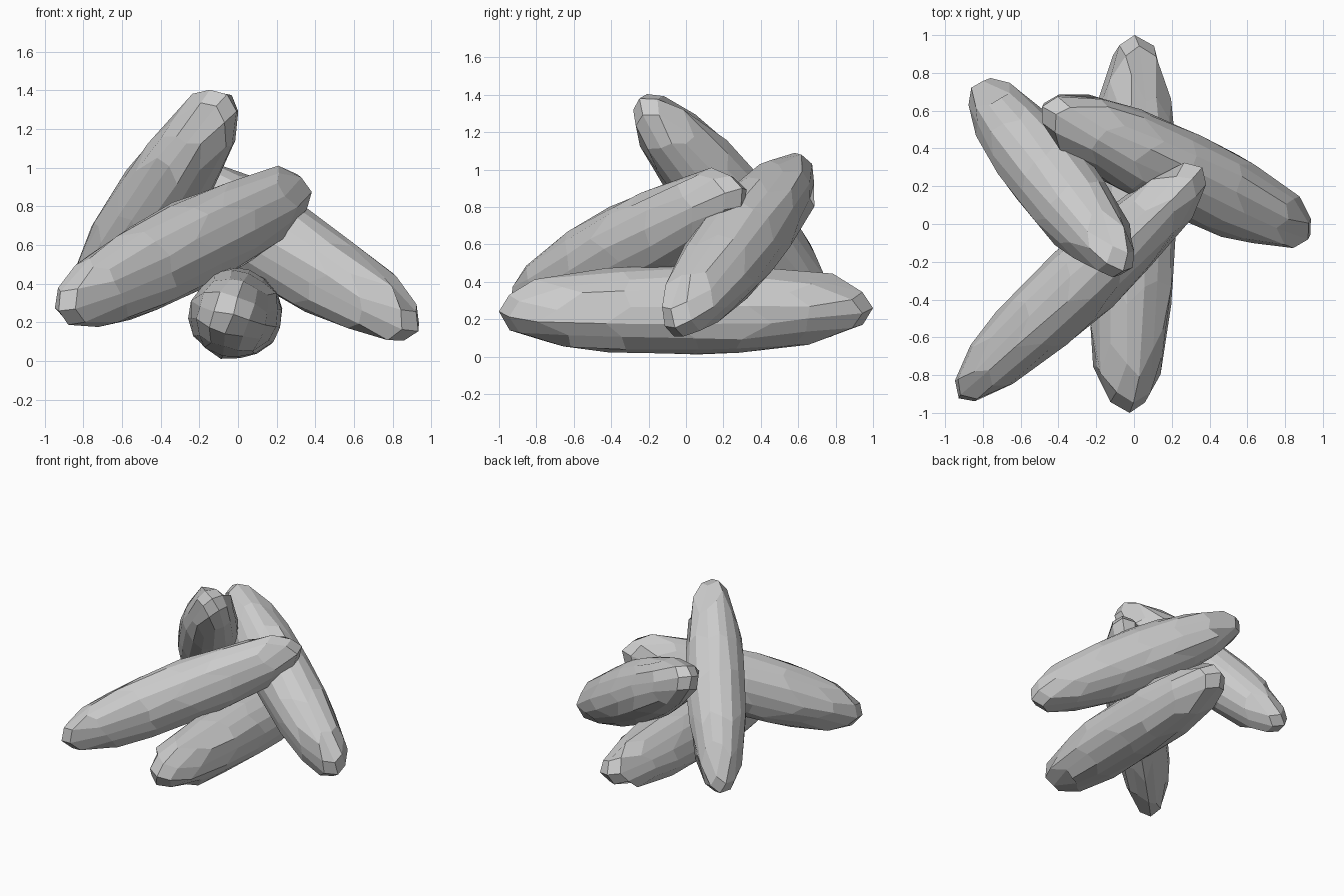
import bpy, bmesh, math, random
from mathutils import Vector

if "Cube" in bpy.data.objects:
    bpy.data.objects.remove(bpy.data.objects["Cube"])

random.seed(4)


def faceted_log(name, centre, half, width, height, roll):
    """Long blunt spindle: a 4x4 quad sphere stretched along the half-axis vector."""
    half = Vector(half)
    length = half.length
    bm = bmesh.new()
    bmesh.ops.create_cube(bm, size=2)
    bmesh.ops.subdivide_edges(bm, edges=bm.edges[:], cuts=3, use_grid_fill=True)
    turn_c, turn_s = math.cos(roll), math.sin(roll)
    for v in bm.verts:
        # even-angle sphere with slightly blunt ends
        p = Vector([math.tan(c * math.pi / 4) for c in v.co]).normalized()
        r = math.hypot(p.x, p.y)
        p /= (abs(p.z) ** 2.25 + r ** 2.25) ** (1 / 2.25)
        # hewn irregularity
        p += Vector([random.uniform(-0.04, 0.04) for _ in range(2)] + [0])
        if abs(p.z) < 0.85:
            p.z += random.uniform(-0.09, 0.09)
        x, y = p.x * turn_c - p.y * turn_s, p.x * turn_s + p.y * turn_c
        v.co = (x * width, y * height, p.z * length)
    bmesh.ops.recalc_face_normals(bm, faces=bm.faces[:])
    rot = half.to_track_quat('Z', 'Y').to_matrix().to_4x4()
    bm.transform(rot)
    bmesh.ops.translate(bm, verts=bm.verts[:], vec=centre)
    mesh = bpy.data.meshes.new(name)
    bm.to_mesh(mesh)
    bm.free()
    obj = bpy.data.objects.new(name, mesh)
    bpy.context.collection.objects.link(obj)


# Bottom log lying front to back
faceted_log("base_log", (-0.01, 0, 0.245), (0.02, 1.0, 0.01), 0.242, 0.24, 0.3)
# Log leaning from the front left up over the base
faceted_log("front_log", (-0.285, -0.31, 0.58), (0.647, 0.607, 0.324), 0.205, 0.24, 0.1)
# Steepest log leaning from the back left
faceted_log("steep_log", (-0.4375, 0.245, 0.805), (0.387, -0.49, 0.574), 0.22, 0.215, 0.5)
# Log leaning from the right toward the back
faceted_log("right_log", (0.2225, 0.28, 0.5975), (0.708, -0.344, -0.444), 0.225, 0.232, 0.2)
